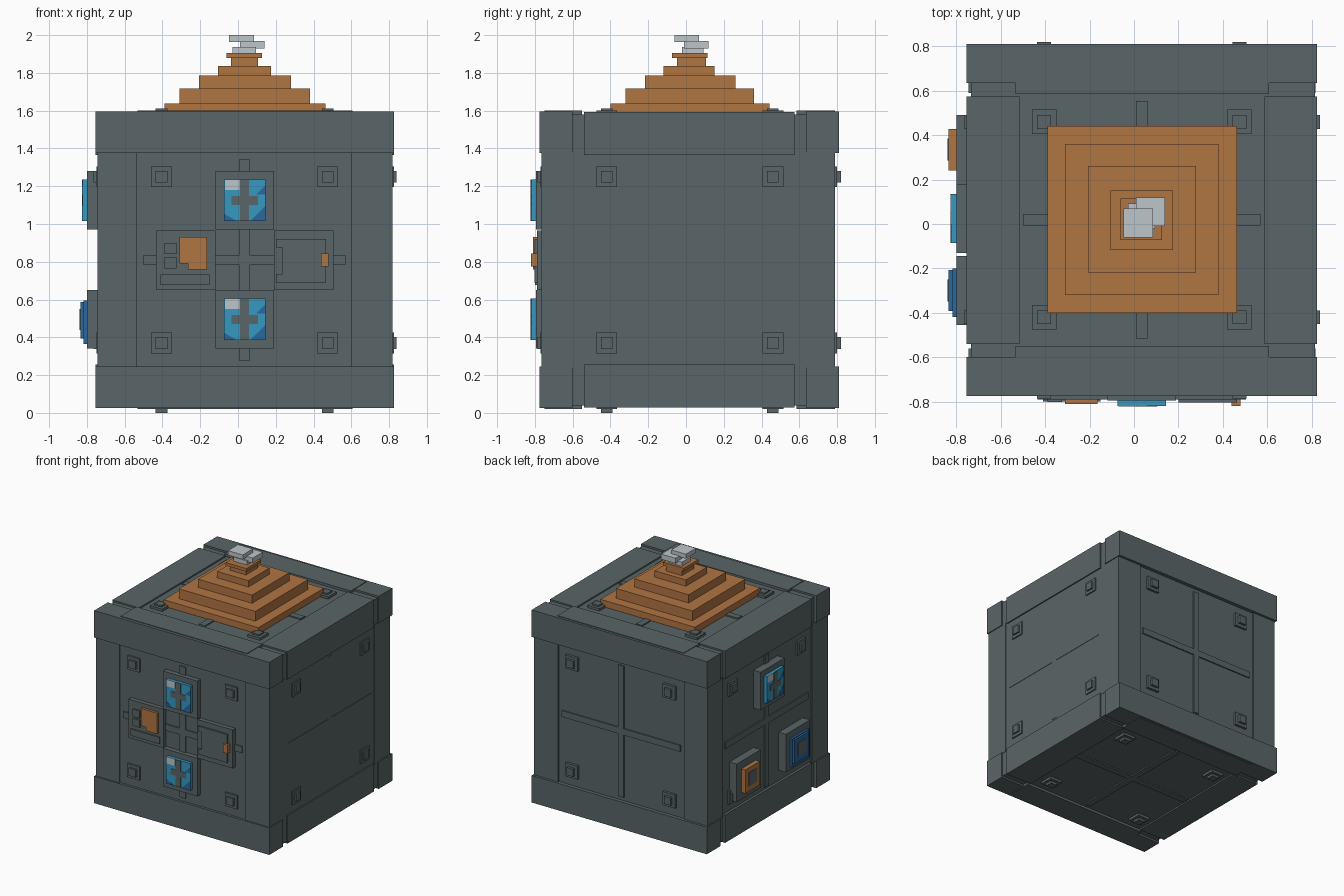
import bpy

if "Cube" in bpy.data.objects:
    bpy.data.objects.remove(bpy.data.objects["Cube"])

def material(name, r, g, b):
    m = bpy.data.materials.new(name)
    lin = [((c / 255 + 0.055) / 1.055) ** 2.4 for c in (r, g, b)]
    m.diffuse_color = (*lin, 1)
    m.use_nodes = True
    m.node_tree.nodes["Principled BSDF"].inputs["Base Color"].default_value = m.diffuse_color
    return m

GREY = material("slate grey", 90, 101, 103)
ORANGE = material("copper orange", 176, 117, 66)
WHITE = material("pale grey", 190, 198, 203)
BLUE = material("sky blue", 54, 152, 194)
NAVY = material("deep blue", 42, 104, 158)

def prism(name, bottom, top, mat):
    """Solid joining two matching polygons."""
    n = len(bottom)
    faces = [list(range(n))[::-1], list(range(n, 2 * n))]
    faces += [[i, (i + 1) % n, n + (i + 1) % n, n + i] for i in range(n)]
    me = bpy.data.meshes.new(name)
    me.from_pydata(bottom + top, [], faces)
    me.materials.append(mat)
    ob = bpy.data.objects.new(name, me)
    bpy.context.collection.objects.link(ob)
    return ob

def box(name, x0, x1, y0, y1, z0, z1, mat=GREY):
    ring = [(x0, y0), (x1, y0), (x1, y1), (x0, y1)]
    return prism(name, [(x, y, z0) for x, y in ring], [(x, y, z1) for x, y in ring], mat)

def plate(side, name, u0, u1, v0, v1, d0, d1, mat=GREY):
    """Box on one side of the cube: u across, v up, d from base to outer coordinate."""
    d0, d1 = sorted((d0, d1))
    if side in ("front", "back"):
        return box(name, u0, u1, d0, d1, v0, v1, mat)
    if side in ("left", "right"):
        return box(name, d0, d1, u0, u1, v0, v1, mat)
    return box(name, u0, u1, v0, v1, d0, d1, mat)

CX, CY, CZ = 0.035, 0.02, 0.81

# Central body and corner posts
box("body", -0.735, 0.815, -0.755, 0.78, 0.04, 1.58)
for x0, x1 in ((-0.745, -0.535), (0.6, 0.818)):
    for y0, y1 in ((-0.765, -0.56), (0.59, 0.79)):
        box("corner_post", x0, x1, y0, y1, 0.24, 1.38)

# Edge beams at top and bottom
for low in (False, True):
    def beam(name, x0, x1, y0, y1, z0, z1):
        if low:
            z0, z1 = 1.62 - z1, 1.62 - z0
        box(name, x0, x1, y0, y1, z0, z1)
    beam("front_beam", -0.755, 0.825, -0.775, -0.6, 1.375, 1.595)
    beam("front_beam_step", -0.735, 0.805, -0.6, -0.55, 1.385, 1.572)
    beam("front_beam_plate", -0.533, 0.607, -0.75, -0.55, 1.5, 1.6)
    beam("back_beam", -0.755, 0.825, 0.635, 0.81, 1.375, 1.595)
    beam("back_beam_step", -0.735, 0.805, 0.585, 0.635, 1.385, 1.572)
    beam("back_beam_plate", -0.533, 0.607, 0.585, 0.79, 1.5, 1.6)
    beam("left_beam", -0.755, -0.515, -0.54, 0.575, 1.365, 1.592)
    beam("right_beam", 0.587, 0.825, -0.54, 0.575, 1.365, 1.592)

# Cross ribs and corner studs on every side: centre, base depth, rib, stud, cap
SIDES = {
    "front": (CX, CZ, -0.75, -0.765, -0.77, -0.785),
    "back": (CX, CZ, 0.775, 0.79, 0.80, 0.82),
    "left": (CY, CZ, -0.73, -0.745, -0.75, -0.765),
    "right": (CY, CZ, 0.81, 0.818, 0.825, 0.838),
    "top": (CX, CY, 1.575, 1.59, 1.6, 1.612),
    "bottom": (CX, CY, 0.045, 0.03, 0.02, 0.0),
}
for side, (cu, cv, base, rib, stud, cap) in SIDES.items():
    plate(side, side + "_rib_across", cu - 0.535, cu + 0.535, cv - 0.026, cv + 0.026, base, rib)
    plate(side, side + "_rib_along", cu - 0.026, cu + 0.026, cv - 0.535, cv + 0.535, base, rib)
    for su in (-1, 1):
        for sv in (-1, 1):
            u, v = cu + su * 0.44, cv + sv * 0.44
            plate(side, side + "_stud", u - 0.055, u + 0.055, v - 0.055, v + 0.055, base, stud)
            plate(side, side + "_stud_cap", u - 0.031, u + 0.031, v - 0.031, v + 0.031, base, cap)

def window(side, cu, cv, base, frame):
    """Framed blue pane with cross bars, a pale glint and deep corners."""
    pane, bar, tint = frame - 0.024, frame - 0.027, frame - 0.0255
    plate(side, side + "_window_frame", cu - 0.155, cu + 0.155, cv - 0.155, cv + 0.155, base, frame)
    plate(side, side + "_window_pane", cu - 0.11, cu + 0.11, cv - 0.11, cv + 0.11, base, pane, BLUE)
    plate(side, side + "_window_bar", cu - 0.024, cu + 0.024, cv - 0.108, cv + 0.108, pane, bar)
    plate(side, side + "_window_bar", cu - 0.07, cu + 0.07, cv - 0.024, cv + 0.024, pane, bar)
    f = 1 if side == "front" else -1
    g0, g1 = sorted((cu - f * 0.105, cu - f * 0.026))
    plate(side, side + "_window_glint", g0, g1, cv + 0.055, cv + 0.11, pane, bar, WHITE)
    for tri in (((0.03, -0.11), (0.11, -0.11), (0.11, -0.03)),
                ((0.06, 0.03), (0.11, 0.03), (0.11, 0.08)),
                ((-0.11, -0.11), (-0.04, -0.11), (-0.11, -0.07))):
        pts = [(cu + f * a, cv + b) for a, b in tri]
        layers = []
        for d in (tint, pane):
            layers.append([(u, d, v) if side == "front" else (d, u, v) for u, v in pts])
        prism(side + "_window_tint", layers[1], layers[0], NAVY)

# Front: two windows and two control boxes around an open centre
window("front", CX, 1.125, -0.75, -0.795)
window("front", CX, 0.495, -0.75, -0.795)
plate("front", "control_panel", -0.435, -0.12, 0.65, 0.965, -0.75, -0.79)
plate("front", "control_screen", -0.265, -0.165, 0.76, 0.93, -0.78, -0.81, ORANGE)
plate("front", "control_screen", -0.31, -0.265, 0.79, 0.93, -0.78, -0.81, ORANGE)
for v in (0.765, 0.84):
    plate("front", "control_button", -0.39, -0.325, v, v + 0.06, -0.78, -0.802)
plate("front", "control_slot", -0.41, -0.15, 0.678, 0.732, -0.78, -0.8)
plate("front", "door_frame", 0.19, 0.505, 0.65, 0.965, -0.75, -0.79)
plate("front", "door", 0.235, 0.465, 0.69, 0.92, -0.78, -0.803)
for v in (0.69, 0.875):
    plate("front", "door_hinge", 0.2, 0.235, v, v + 0.045, -0.78, -0.803)
plate("front", "door_handle", 0.44, 0.48, 0.775, 0.845, -0.79, -0.82, ORANGE)

# Left: one window above two ringed ports
window("left", 0.025, 1.125, -0.73, -0.8)
for cu, name, mat in ((0.335, "orange_port", ORANGE), (-0.3, "blue_port", NAVY)):
    cv = 0.495
    plate("left", name + "_frame", cu - 0.155, cu + 0.155, cv - 0.155, cv + 0.155, -0.73, -0.8)
    if mat is NAVY:
        plate("left", name + "_backing", cu - 0.12, cu + 0.1, cv - 0.13, cv + 0.1, -0.79, -0.818, mat)
    plate("left", name, cu - 0.093, cu + 0.093, cv - 0.1, cv + 0.093, -0.79, -0.835, mat)
    plate("left", name + "_centre", cu - 0.05, cu + 0.05, cv - 0.055, cv + 0.055, -0.83, -0.84)

# Stepped roof: x range, y range, height range
TIERS = (
    (-0.39, 0.463, -0.4, 0.442, 1.585, 1.638),
    (-0.31, 0.38, -0.32, 0.36, 1.638, 1.718),
    (-0.207, 0.28, -0.218, 0.262, 1.718, 1.785),
    (-0.105, 0.176, -0.118, 0.152, 1.785, 1.837),
    (-0.038, 0.105, -0.047, 0.107, 1.837, 1.88),
    (-0.06, 0.127, -0.073, 0.115, 1.88, 1.905),
)
for t in TIERS:
    box("roof_tier", *t, ORANGE)

# Pale slabs stacked on the tip
for t in ((-0.028, 0.095, -0.02, 0.093, 1.905, 1.938),
          (0.01, 0.14, -0.01, 0.12, 1.928, 1.97),
          (-0.048, 0.085, -0.06, 0.07, 1.963, 2.0)):
    box("smoke_slab", *t, WHITE)
